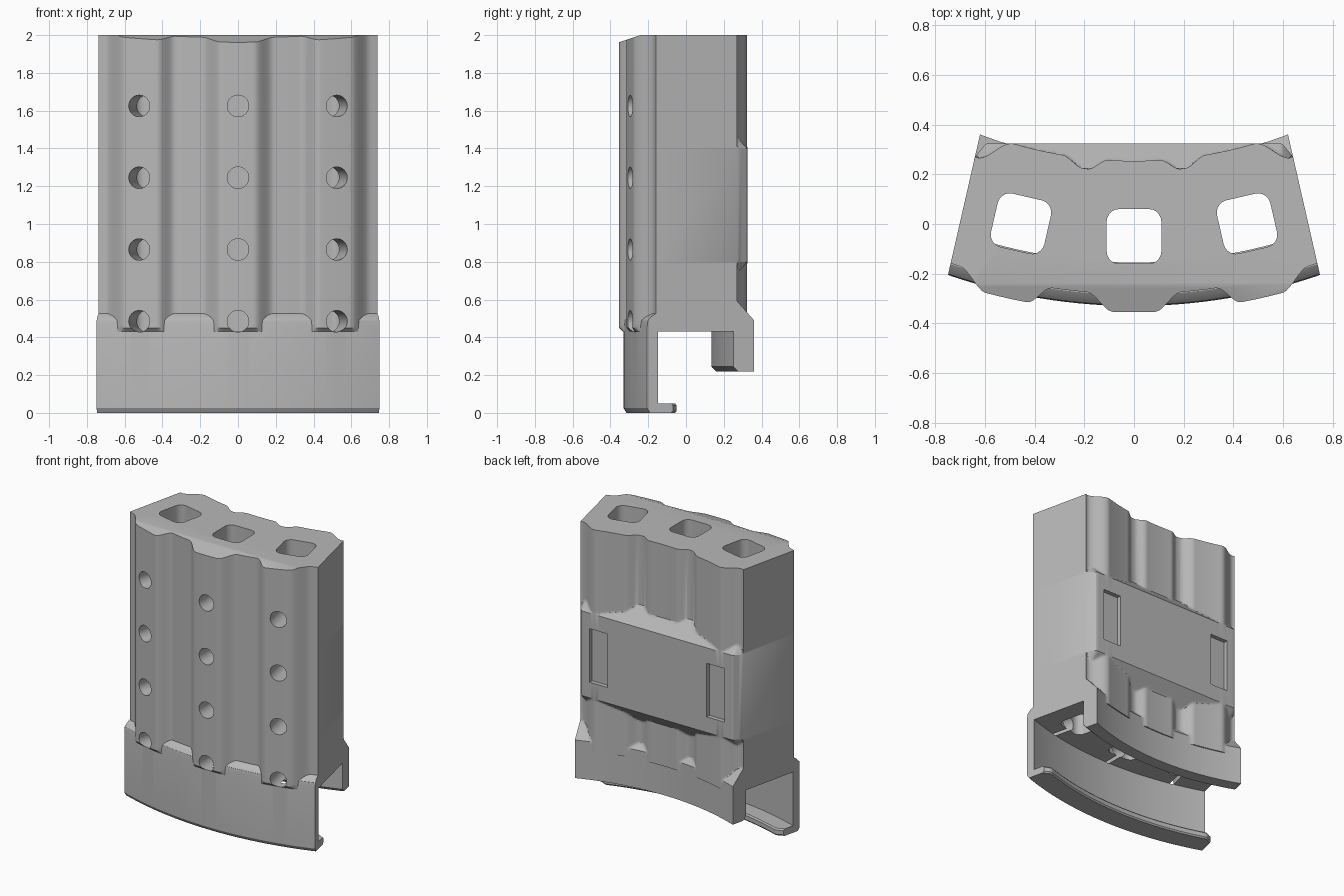
import bpy, bmesh
from math import sqrt, asin, sin, cos, pi
from mathutils import Matrix, Vector

if "Cube" in bpy.data.objects:
    bpy.data.objects.remove(bpy.data.objects["Cube"])

CY = 1.98        # y of the centre that all arcs share
PITCH = 0.226    # angle between neighbouring tubes
COLS = 120

grey = bpy.data.materials.new("plain grey")
grey.use_nodes = True
colour = (0.48, 0.48, 0.48, 1)
grey.diffuse_color = colour
grey.node_tree.nodes["Principled BSDF"].inputs["Base Color"].default_value = colour


def smooth(a, b, v):
    t = min(1, max(0, (v - a) / (b - a)))
    return t * t * (3 - 2 * t)


def arc(r, x):
    return CY - sqrt(r * r - x * x)


def wedge(y):
    """Half width of the tapering sides."""
    return 0.75 - 0.228 * (y + 0.21)


def tube_offset(x, r):
    """Angle from x to the nearest tube axis, and angle from the middle."""
    a = abs(asin(x / r))
    return min(a, abs(a - PITCH)), a


def row(f, z):
    xe = 0.7
    for _ in range(12):
        xe = wedge(f(xe, z))
    xs = [xe * (2 * i / COLS - 1) for i in range(COLS + 1)]
    return [(x, f(x, z), z) for x in xs]


def to_object(bm, name):
    bmesh.ops.recalc_face_normals(bm, faces=bm.faces)
    me = bpy.data.meshes.new(name)
    bm.to_mesh(me)
    bm.free()
    me.materials.append(grey)
    ob = bpy.data.objects.new(name, me)
    bpy.context.collection.objects.link(ob)
    return ob


def loft(zs, front, back):
    """Stack plan outlines bounded by a front and a back curve."""
    bm = bmesh.new()
    rings = [[bm.verts.new(p) for p in row(front, z) + row(back, z)[::-1]] for z in zs]
    for lo, hi in zip(rings, rings[1:]):
        for i in range(len(lo)):
            j = (i + 1) % len(lo)
            bm.faces.new((lo[i], lo[j], hi[j], hi[i]))
    bm.faces.new(rings[0][::-1])
    bm.faces.new(rings[-1])
    return bm


def cut(target, cutters):
    """Subtract the cutters from the target."""
    bpy.context.view_layer.objects.active = target
    for c in cutters:
        mod = target.modifiers.new("cut", 'BOOLEAN')
        mod.operation, mod.solver, mod.object = 'DIFFERENCE', 'EXACT', c
        bpy.ops.object.modifier_apply(modifier=mod.name)


# Body outline: three tubes in front, scalloped back with a flat raised band
def body_front(x, z):
    u, _ = tube_offset(x, 2.3)
    r = 2.335 - 0.073 * smooth(0.085, 0.19, u * 2.3)
    if z < 0.44:
        r = min(r, 2.315)
    return arc(r, x)


def body_back(x, z):
    u, a = tube_offset(x, 1.74)
    if a < PITCH:
        r = 1.726 + 0.042 * smooth(0.06, 0.108, u)
    else:
        r = 1.726 + 0.1 * smooth(0.28, 0.375, a)
    y = arc(r, x)
    band = min(0.325, 0.265 + 1.2 * (0.645 - abs(x)))
    band -= 0.9 * max(0, z - 1.4, 0.8 - z)
    flare = arc(1.734 + 0.9 * max(0, z - 0.49), x)
    return max(y, band, flare)


levels = [0.43, 0.45, 0.47]
for start, count in ((0.49, 12), (0.67, 14), (1.40, 12)):
    levels += [start + 0.01 * i for i in range(count)]
bm = loft(levels + [2.0], body_front, body_back)

# Sloped front edge of the top
bmesh.ops.bisect_plane(bm, geom=bm.verts[:] + bm.edges[:] + bm.faces[:],
                       plane_co=(0, -0.24, 2), plane_no=Vector((0, -0.33, 1)).normalized(),
                       clear_outer=True)
bmesh.ops.holes_fill(bm, edges=[e for e in bm.edges if e.is_boundary], sides=0)
body = to_object(bm, "body")

# Front skirt with a rounded lower edge and sloped upper edge
skirt = to_object(loft(
    [0, 0.008, 0.025, 0.46, 0.49, 0.51, 0.525],
    lambda x, z: arc(2.31 - 0.6 * max(0, 0.025 - z) - 18 * max(0, z - 0.475) ** 2, x),
    lambda x, z: arc(2.253, x)), "front_skirt")

# Inward hook along the bottom of the skirt, its ends rounded
hook = to_object(loft(
    [0, 0.01, 0.04, 0.05],
    lambda x, z: arc(2.27, x),
    lambda x, z: arc(2.135 + 0.04 * smooth(0.66, 0.73, abs(x))
                     + (0.008 if z < 0.005 or z > 0.045 else 0), x)), "skirt_hook")

# Rear lip hanging below the body
lip = to_object(loft(
    [0.22, 0.245, 0.44],
    lambda x, z: arc(1.846 - max(0, 0.245 - z), x),
    lambda x, z: arc(1.734, x)), "rear_lip")


def box(size, place, bevel=0):
    bm = bmesh.new()
    bmesh.ops.create_cube(bm, size=1)
    bmesh.ops.scale(bm, vec=size, verts=bm.verts)
    if bevel:
        upright = [e for e in bm.edges if abs(e.verts[0].co.z - e.verts[1].co.z) > 0.1]
        bmesh.ops.bevel(bm, geom=upright, offset=bevel, segments=5,
                        profile=0.5, affect='EDGES')
    bm.transform(place)
    return to_object(bm, "cutter")


bores, holes, windows = [], [], []
for k in (-1, 0, 1):
    a = k * PITCH
    turn = Matrix.Rotation(a, 4, 'Z')
    # Square bore through each tube
    bores.append(box((0.22, 0.22, 4),
                     Matrix.Translation((2.03 * sin(a), CY - 2.03 * cos(a), 1)) @ turn, 0.05))
    # Column of round holes in each tube face
    for i in range(4):
        bm = bmesh.new()
        bmesh.ops.create_cone(bm, cap_ends=True, segments=32, radius1=0.057,
                              radius2=0.057, depth=0.4)
        bm.transform(Matrix.Translation((2.28 * sin(a), CY - 2.28 * cos(a), 0.485 + 0.38 * i))
                     @ turn @ Matrix.Rotation(pi / 2, 4, 'X'))
        holes.append(to_object(bm, "cutter"))
# Recessed windows on the rear band
for s in (-1, 1):
    windows.append(box((0.14, 0.2, 0.38), Matrix.Translation((s * 0.46, 0.395, 1.1))))

cut(body, bores + holes + windows)
cut(skirt, holes[::4])
for c in bores + holes + windows:
    bpy.data.objects.remove(c)

# Smooth shading with sharp edges kept
bpy.ops.object.select_all(action='DESELECT')
for ob in (body, skirt, hook, lip):
    ob.select_set(True)
bpy.context.view_layer.objects.active = body
bpy.ops.object.shade_smooth_by_angle(angle=0.5)
